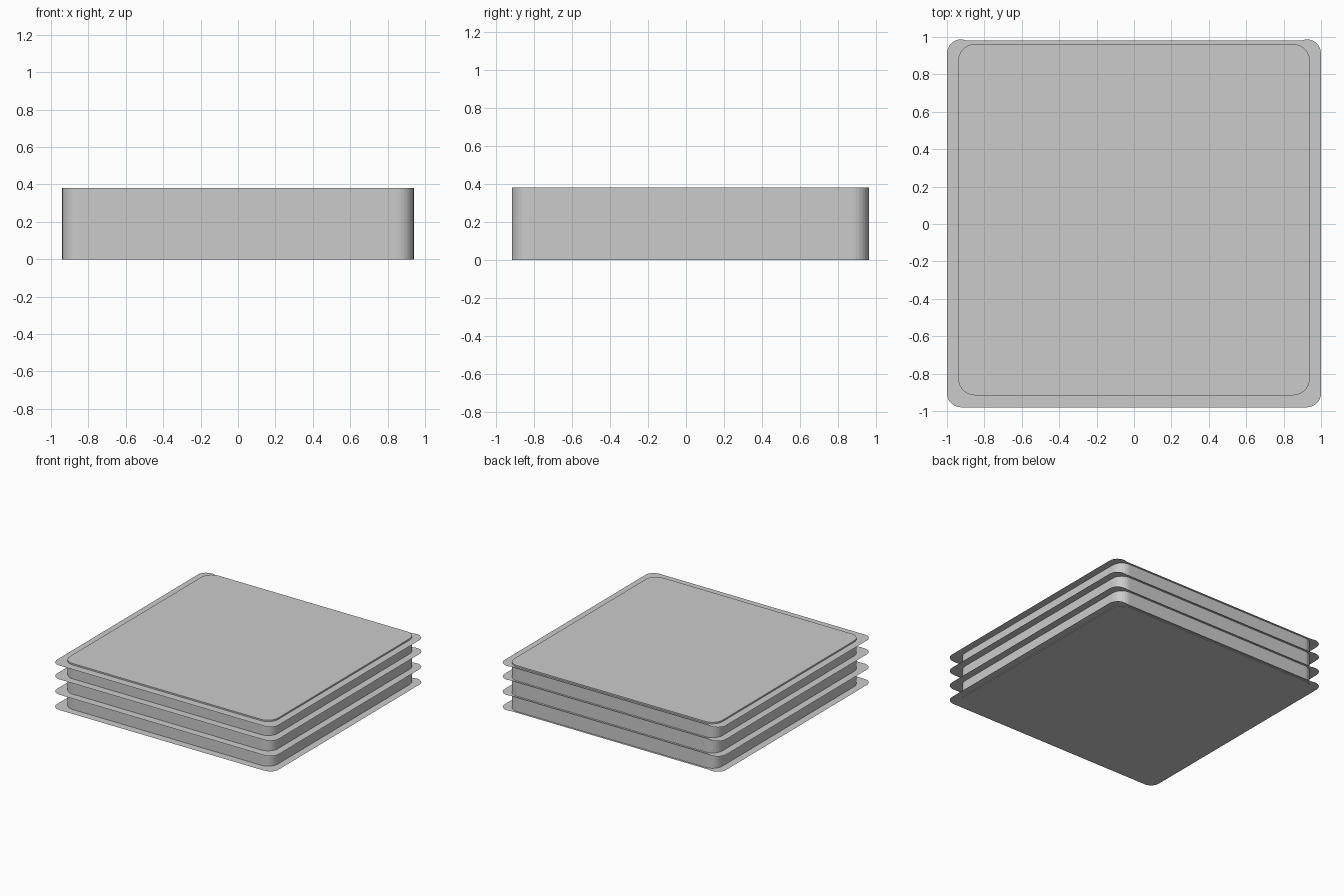
import bpy, bmesh
from math import sin, cos, pi, radians

if "Cube" in bpy.data.objects:
    bpy.data.objects.remove(bpy.data.objects["Cube"])


def arc(cx, cy, r, a0, a1, n=7):
    return [(cx + r * cos(radians(a0 + (a1 - a0) * i / n)),
             cy + r * sin(radians(a0 + (a1 - a0) * i / n))) for i in range(n + 1)]


def make(name, outline, z, height=0.0):
    """Fill an outline at height z and optionally extrude it upward."""
    bm = bmesh.new()
    face = bm.faces.new([bm.verts.new((x, y, z)) for x, y in outline])
    if height:
        new = bmesh.ops.extrude_face_region(bm, geom=[face], use_keep_orig=True)["geom"]
        bmesh.ops.translate(bm, vec=(0, 0, height),
                            verts=[v for v in new if isinstance(v, bmesh.types.BMVert)])
        bmesh.ops.recalc_face_normals(bm, faces=bm.faces[:])
    mesh = bpy.data.meshes.new(name)
    bm.to_mesh(mesh)
    bm.free()
    obj = bpy.data.objects.new(name, mesh)
    bpy.context.collection.objects.link(obj)
    return obj


# Core block: rounded rectangle set slightly toward the back
R = 0.09
x, y0, y1 = 0.94 - R, -0.916 + R, 0.962 - R
core = (arc(x, y0, R, -90, 0) + arc(x, y1, R, 0, 90)
        + arc(-x, y1, R, 90, 180) + arc(-x, y0, R, 180, 270))
make("core_block", core, 0.0, 0.38)

# Thin flanges: rounded front corners, small ears at the back corners
r = 0.075
fx = 1.0 - r
right = (arc(fx, -0.98 + r, r, -90, 0) + arc(fx, 0.987 - r, r, 0, 112)
         + [(0.885, 0.98)])
flange = right + [(-px, py) for px, py in reversed(right)]
for i, z in enumerate((0.005, 0.13, 0.255, 0.368)):
    make(f"flange_sheet_{i + 1}", flange, z)
